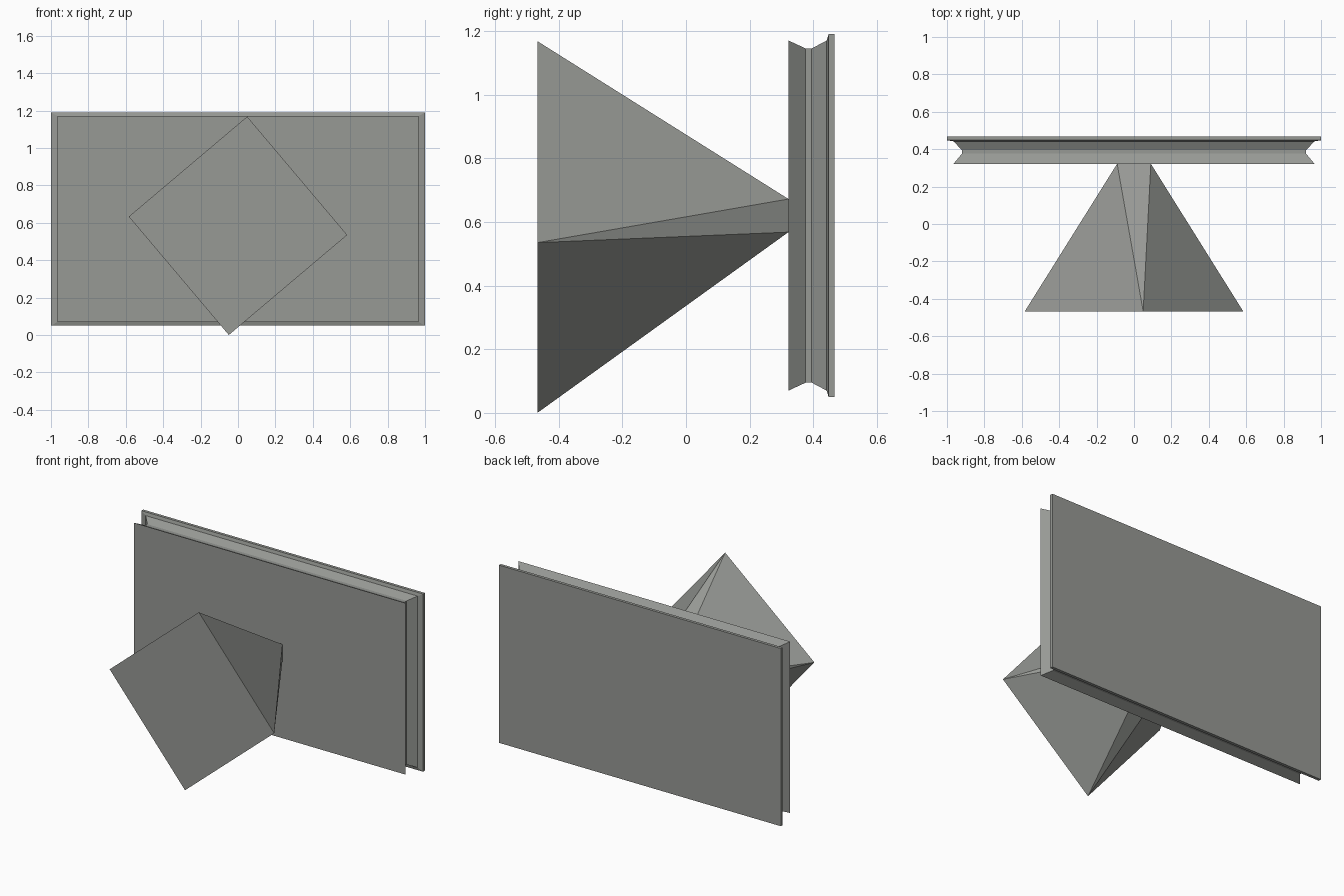
import bpy, bmesh, math

if "Cube" in bpy.data.objects:
    bpy.data.objects.remove(bpy.data.objects["Cube"])

grey = bpy.data.materials.new("warm grey")
grey.diffuse_color = (0.31, 0.32, 0.30, 1)
grey.use_nodes = True
grey.node_tree.nodes["Principled BSDF"].inputs["Base Color"].default_value = grey.diffuse_color


def rect(hx, hz, y, cz):
    """Rectangle corners, counter-clockwise from the upper right."""
    return [(sx * hx, y, cz + sz * hz) for sx, sz in ((1, 1), (-1, 1), (-1, -1), (1, -1))]


def finish(name, bm):
    bmesh.ops.recalc_face_normals(bm, faces=bm.faces)
    mesh = bpy.data.meshes.new(name)
    bm.to_mesh(mesh)
    bm.free()
    mesh.materials.append(grey)
    bpy.context.collection.objects.link(bpy.data.objects.new(name, mesh))


CZ = 0.62        # panel centre height
FRONT = 0.322    # front plane of the panel

# Panel: rectangles lofted front to back, with a grooved rim and wider back plate
sections = [(0.965, 0.55, FRONT), (0.92, 0.525, 0.376), (0.92, 0.525, 0.395),
            (0.965, 0.55, 0.442), (1.0, 0.57, 0.448), (1.0, 0.57, 0.467)]
bm = bmesh.new()
rings = [[bm.verts.new(p) for p in rect(hx, hz, y, CZ)] for hx, hz, y in sections]
bm.faces.new(rings[0])
bm.faces.new(rings[-1])
for a, b in zip(rings, rings[1:]):
    for i in range(4):
        j = (i + 1) % 4
        bm.faces.new((a[i], a[j], b[j], b[i]))
finish("grooved_panel", bm)

# Stand: tilted square base tapering through triangles to a small rectangle
bm = bmesh.new()
R = 0.586
base = []
for i in range(4):
    a = math.radians(85.2 + 90 * i)      # top, left, bottom, right corner
    base.append(bm.verts.new((R * math.cos(a), -0.467, 0.584 + R * math.sin(a))))
tip = [bm.verts.new(p) for p in rect(0.09, 0.052, FRONT, CZ)]
bm.faces.new(base)
bm.faces.new(tip)
for i in range(4):
    j = (i + 1) % 4
    bm.faces.new((base[i], tip[i], tip[j]))
    bm.faces.new((base[i], base[j], tip[j]))
finish("tapered_stand", bm)
